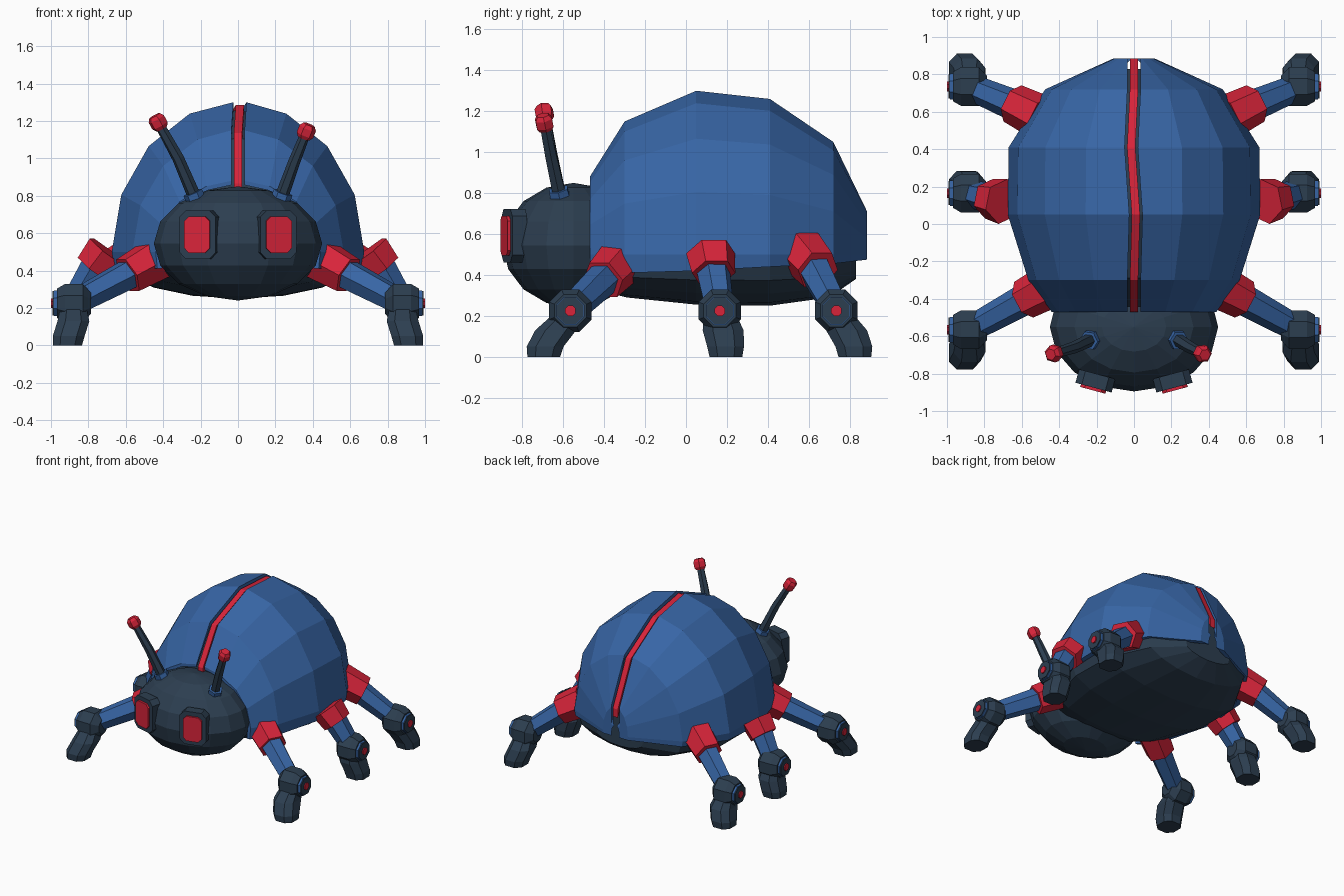
import bpy, bmesh, math
from mathutils import Vector

if "Cube" in bpy.data.objects:
    bpy.data.objects.remove(bpy.data.objects["Cube"])


def material(name, rgb):
    m = bpy.data.materials.new(name)
    lin = [((c / 255 + 0.055) / 1.055) ** 2.4 for c in rgb]
    m.diffuse_color = (*lin, 1)
    m.use_nodes = True
    m.node_tree.nodes["Principled BSDF"].inputs["Base Color"].default_value = m.diffuse_color
    return m


BLUE = material("blue", (55, 101, 165))
DARK = material("dark slate", (44, 62, 80))
RED = material("red", (216, 36, 58))


def finish(name, bm, mat):
    bmesh.ops.recalc_face_normals(bm, faces=bm.faces)
    me = bpy.data.meshes.new(name)
    bm.to_mesh(me)
    bm.free()
    me.materials.append(mat)
    ob = bpy.data.objects.new(name, me)
    bpy.context.collection.objects.link(ob)
    return ob


def loft(name, rings, mat):
    """Closed solid through equal-length rings of points, capped at both ends."""
    bm = bmesh.new()
    vs = [[bm.verts.new(p) for p in r] for r in rings]
    n = len(vs[0])
    for a, b in zip(vs, vs[1:]):
        for i in range(n):
            j = (i + 1) % n
            bm.faces.new((a[i], a[j], b[j], b[i]))
    bm.faces.new(vs[0])
    bm.faces.new(vs[-1])
    return finish(name, bm, mat)


def tube(name, path, sides, mat):
    """Polygonal tube along (point, radius) pairs."""
    pts = [Vector(p) for p, r in path]
    rings = []
    for k, (p, r) in enumerate(path):
        d = (pts[min(k + 1, len(pts) - 1)] - pts[max(k - 1, 0)]).normalized()
        u = d.cross(Vector((0, 0, 1))).normalized()
        v = u.cross(d)
        ring = []
        for i in range(sides):
            a = 2 * math.pi * (i + 0.5) / sides + (0 if sides != 6 else 0.5236)
            ring.append(pts[k] + r * (u * math.cos(a) + v * math.sin(a)))
        rings.append(ring)
    return loft(name, rings, mat)


# Shell stations: y, half width, centre z, height, rim z, seam centre x
SHELL = [(-0.47, 0.44, 0.5, 0.38, 0.41, 0.0),
         (-0.30, 0.565, 0.5, 0.65, 0.41, 0.0),
         (0.05, 0.675, 0.5, 0.80, 0.42, 0.01),
         (0.41, 0.67, 0.5, 0.76, 0.44, -0.015),
         (0.72, 0.475, 0.5, 0.55, 0.455, 0.0),
         (0.885, 0.11, 0.5, 0.21, 0.475, 0.0)]

# Wing cases: two thick half domes either side of the seam
for s, side in ((-1, "left"), (1, "right")):
    rings = []
    for k, (y, w, zc, h, zb, cx) in enumerate(SHELL):
        def arc(f):
            p = [(s * w * f * 0.98, y, zb)]
            for a in (0, 22.5, 45, 67.5):
                t = math.radians(a)
                p.append((s * w * f * math.cos(t), y, zc + h * f * math.sin(t)))
            p.append((cx + s * 0.035, y, zc + h * f))
            return p
        inner = 0.3 if k == len(SHELL) - 1 else 0.94
        rings.append(arc(1) + arc(inner)[::-1])
    loft(side + "_wing_case", rings, BLUE)

# Body under the wing cases, with a shallow rounded belly
BODY = [(-0.44, 0.38, 0.36, 0.33), (-0.29, 0.535, 0.61, 0.29),
        (0.05, 0.64, 0.76, 0.255), (0.41, 0.635, 0.72, 0.25),
        (0.70, 0.46, 0.52, 0.29), (0.83, 0.21, 0.26, 0.38)]
rings = []
for y, w, h, zlow in BODY:
    ring = []
    for i in range(16):
        t = 2 * math.pi * i / 16
        zs = h if i <= 8 else 0.45 - zlow
        zc = 0.5 if i <= 8 else 0.45
        ring.append((w * math.cos(t), y, zc + zs * math.sin(t)))
    rings.append(ring)
loft("body", rings, DARK)

# Red ridge along the seam
loft("seam_ridge", [[(cx - 0.022, y, zc + h - 0.015), (cx + 0.022, y, zc + h - 0.015),
                     (cx + 0.022, y, zc + h - 0.08), (cx - 0.022, y, zc + h - 0.08)]
                    for y, w, zc, h, zb, cx in SHELL], RED)

# Head
bm = bmesh.new()
bmesh.ops.create_uvsphere(bm, u_segments=16, v_segments=8, radius=1)
for v in bm.verts:
    v.co = (v.co.x * 0.45, -0.55 + v.co.y * 0.345, 0.545 + v.co.z * 0.305)
finish("head", bm, DARK)


# Eyes: chamfered plates turned slightly outwards
def eye_plate(name, s, hw, hh, cut, back, front, mat):
    n = Vector((s * 0.26, -0.966, 0))
    u = Vector((0.966, s * 0.26, 0))
    c = Vector((s * 0.215, -0.87, 0.592))
    outline = [(hw, hh - cut), (hw - cut, hh), (cut - hw, hh), (-hw, hh - cut),
               (-hw, cut - hh), (cut - hw, -hh), (hw - cut, -hh), (hw, cut - hh)]
    loft(name, [[c + u * a + n * d + Vector((0, 0, b)) for a, b in outline]
                for d in (back, front)], mat)


for s, side in ((-1, "left"), (1, "right")):
    eye_plate(side + "_eye_rim", s, 0.1, 0.13, 0.035, -0.07, 0.005, DARK)
    eye_plate(side + "_eye", s, 0.07, 0.097, 0.025, 0.0, 0.02, RED)

# Antennae: the two sides lean a little differently
for side, path in (("left", [(-0.235, -0.62, 0.80), (-0.32, -0.66, 1.0), (-0.42, -0.69, 1.18)]),
                   ("right", [(0.235, -0.62, 0.80), (0.30, -0.66, 0.98), (0.36, -0.69, 1.13)])):
    a, b, c = map(Vector, path)
    d = (c - b).normalized()
    e = (b - a).normalized()
    tube(side + "_antenna_base", [(a - e * 0.04, 0.055), (a + e * 0.02, 0.052)], 6, BLUE)
    tube(side + "_antenna_stem", [(a, 0.036), (b, 0.032), (c, 0.027)], 6, DARK)
    tube(side + "_antenna_tip", [(c - d * 0.025, 0.034), (c - d * 0.005, 0.047),
                                 (c + d * 0.035, 0.047), (c + d * 0.055, 0.032)], 6, RED)

# Legs: hip start, hip end, knee, foot y
LEGS = {"front": ((0.43, -0.32, 0.465), (0.59, -0.405, 0.375), (0.88, -0.565, 0.225), -0.695),
        "middle": ((0.70, 0.12, 0.505), (0.775, 0.135, 0.41), (0.88, 0.165, 0.225), 0.195),
        "rear": ((0.50, 0.57, 0.51), (0.65, 0.645, 0.425), (0.88, 0.735, 0.225), 0.825)}
for s, side in ((-1, "left"), (1, "right")):
    for pos, (h0, h1, kn, fy) in LEGS.items():
        name = side + "_" + pos
        h0, h1, kn = (Vector((s * p[0], p[1], p[2])) for p in (h0, h1, kn))
        tube(name + "_hip", [(h0, 0.122), (h1, 0.108)], 6, RED)
        tube(name + "_leg", [(h0.lerp(h1, 0.5), 0.088), (kn, 0.07)], 6, BLUE)

        def disc(part, stations, mat):
            tube(name + part, [((s * x, kn.y, kn.z), r) for x, r in stations], 8, mat)

        disc("_knee", [(0.785, 0.06), (0.83, 0.112), (0.925, 0.112), (0.968, 0.085)], DARK)
        disc("_knee_hub", [(0.95, 0.074), (0.985, 0.074)], BLUE)
        disc("_knee_cap", [(0.984, 0.07), (0.992, 0.07)], DARK)
        disc("_knee_dot", [(0.991, 0.028), (1.0, 0.028)], RED)

        # Foot: rounded block swept down to the ground
        rings = []
        for z, cx, t, hx, hy in ((0.20, 0.88, 0.1, 0.07, 0.08), (0.13, 0.88, 0.55, 0.085, 0.1),
                                 (0.05, 0.905, 0.95, 0.085, 0.09), (0.0, 0.912, 1.0, 0.078, 0.08)):
            y = kn.y + (fy - kn.y) * t
            rings.append([(s * (cx + hx * a), y + hy * b, z) for a, b in
                          ((1, .5), (.5, 1), (-.5, 1), (-1, .5), (-1, -.5), (-.5, -1), (.5, -1), (1, -.5))])
        loft(name + "_foot", rings, DARK)
